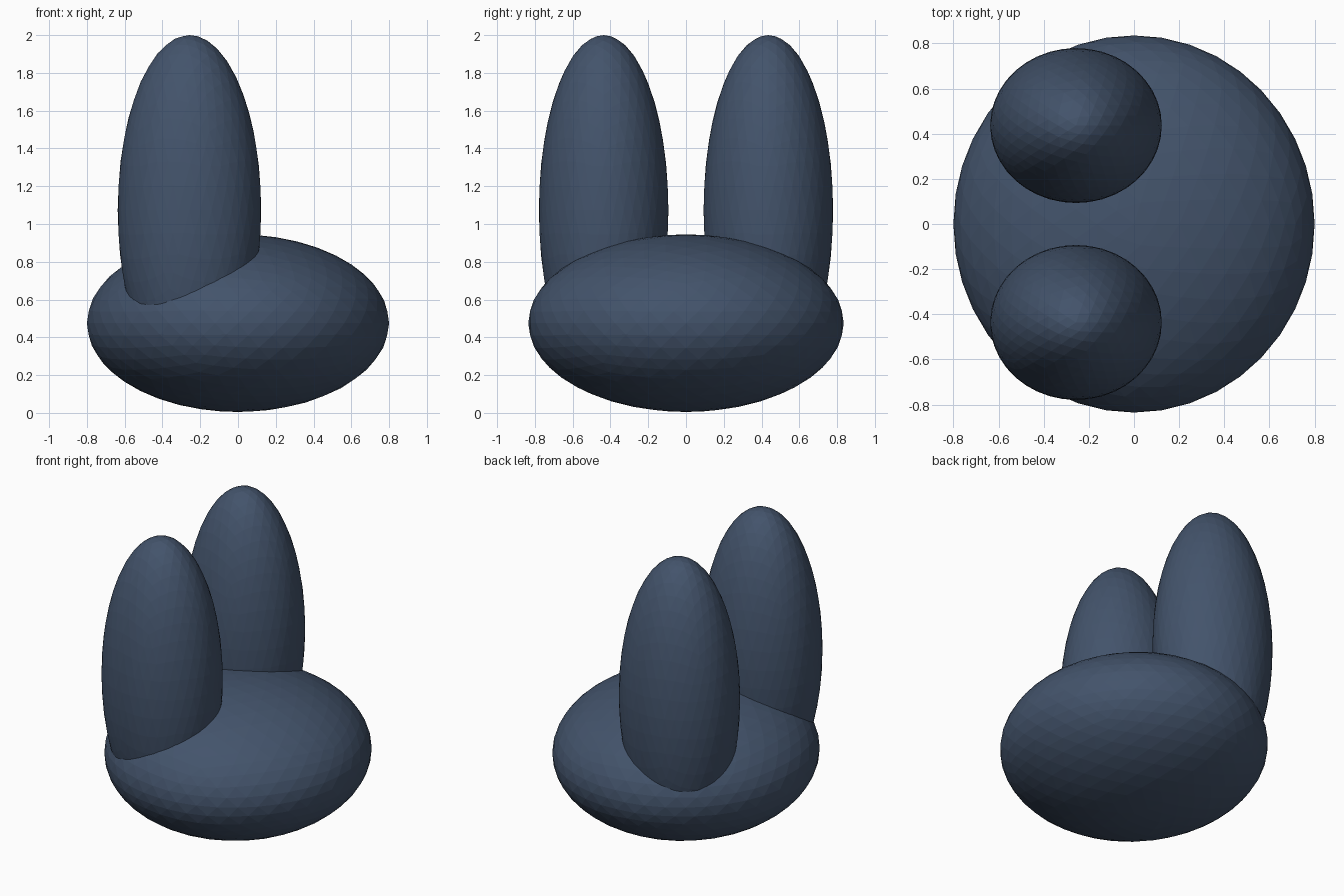
import bpy

# Remove the default cube only
cube = bpy.data.objects.get("Cube")
if cube:
    bpy.data.objects.remove(cube, do_unlink=True)

# Single slate blue colour
slate = bpy.data.materials.new("slate_blue")
slate.use_nodes = True
colour = (0.056, 0.087, 0.147, 1.0)
slate.diffuse_color = colour
slate.node_tree.nodes["Principled BSDF"].inputs["Base Color"].default_value = colour


def ellipsoid(name, centre, radii):
    """Flat-faced ellipsoid made from a stretched icosphere."""
    bpy.ops.mesh.primitive_ico_sphere_add(subdivisions=4, radius=1, location=centre)
    obj = bpy.context.object
    obj.name = name
    obj.scale = radii
    bpy.ops.object.transform_apply(location=False, rotation=False, scale=True)
    obj.data.materials.append(slate)
    return obj


# Wide squashed body
ellipsoid("body", (0, 0, 0.475), (0.8, 0.835, 0.47))

# Pair of tall upright ears
for name, side in (("front_ear", -1), ("back_ear", 1)):
    ellipsoid(name, (-0.257, side * 0.436, 1.073), (0.38, 0.343, 0.927))
